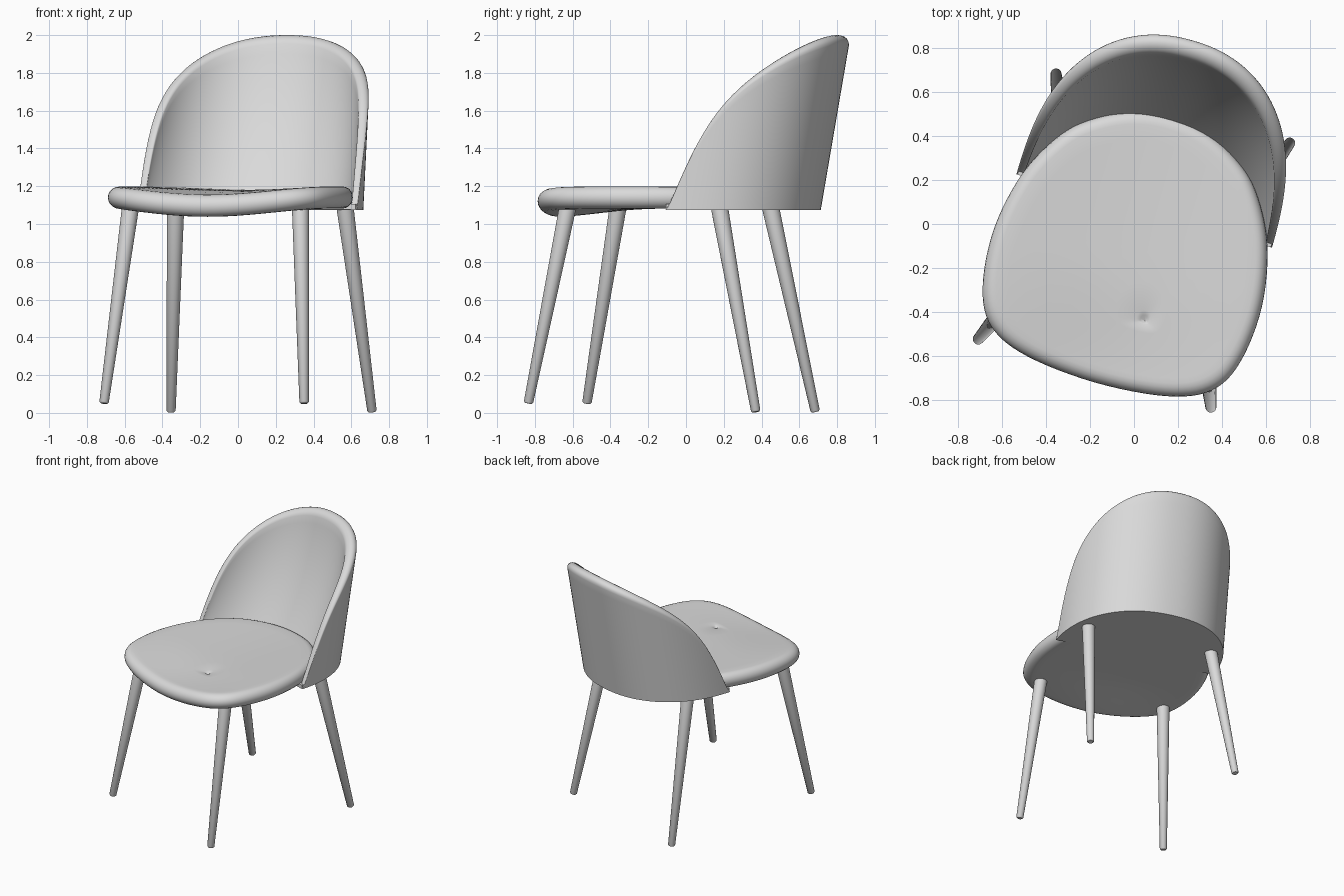
import bpy, bmesh, math
from mathutils import Vector

if "Cube" in bpy.data.objects:
    bpy.data.objects.remove(bpy.data.objects["Cube"])

TURN = math.radians(-16)      # the chair stands turned on the floor
SHIFT = (0.027, -0.008, 0)
BASE_Z = 1.075

grey = bpy.data.materials.new("light grey")
grey.use_nodes = True
grey.diffuse_color = (0.7, 0.7, 0.7, 1)
grey.node_tree.nodes["Principled BSDF"].inputs["Base Color"].default_value = (0.7, 0.7, 0.7, 1)


def finish(name, bm, turned=True):
    """Turn a bmesh into a smooth shaded object."""
    bmesh.ops.remove_doubles(bm, verts=bm.verts, dist=0.0005)
    bmesh.ops.recalc_face_normals(bm, faces=bm.faces)
    mesh = bpy.data.meshes.new(name)
    bm.to_mesh(mesh)
    bm.free()
    obj = bpy.data.objects.new(name, mesh)
    bpy.context.collection.objects.link(obj)
    mesh.materials.append(grey)
    if turned:
        obj.rotation_euler.z = TURN
        obj.location = SHIFT
    bpy.ops.object.select_all(action='DESELECT')
    obj.select_set(True)
    bpy.context.view_layer.objects.active = obj
    bpy.ops.object.shade_smooth_by_angle(angle=math.radians(40))


def loft(bm, rings):
    """Skin quads between closed rings of points and cap both ends."""
    loops = [[bm.verts.new(p) for p in ring] for ring in rings]
    n = len(loops[0])
    for a, b in zip(loops, loops[1:]):
        for i in range(n):
            j = (i + 1) % n
            bm.faces.new((a[i], a[j], b[j], b[i]))
    bm.faces.new(loops[0])
    bm.faces.new(loops[-1])


def smooth_loop(points, steps):
    """Closed curve through the points."""
    out, n = [], len(points)
    for i in range(n):
        a, b, c, d = (Vector(points[(i + k) % n]) for k in (-1, 0, 1, 2))
        for s in range(steps):
            t = s / steps
            out.append(0.5 * (2 * b + (c - a) * t + (2 * a - 5 * b + 4 * c - d) * t ** 2
                              + (3 * b - a - 3 * c + d) * t ** 3))
    return out


# Seat cushion: rounded edge, dipping at the front, one small dimple
half = [(0.17, 0.49), (0.33, 0.415), (0.46, 0.3), (0.58, 0.08), (0.635, -0.2),
        (0.61, -0.47), (0.52, -0.63), (0.33, -0.712)]
outline = smooth_loop([(0, 0.513)] + half + [(0, -0.742)]
                      + [(-x, y) for x, y in reversed(half)], 6)
centre, pole = Vector((0, -0.1)), Vector((0.14, -0.41))


def seat_point(p, up):
    across = math.cos(math.pi * min(abs(p.x) / 1.26, 0.5)) ** 1.5
    f = min(max((-0.2 - p.y) / 0.54, 0), 1)
    front = f * f * (3 - 2 * f)
    drop = across * (0.045 * front + 0.02 * (1 - front) * max(up, 0))
    return (p.x, p.y, 1.141 + 0.059 * up - drop)


def inner_ring(k, up):
    return [seat_point(pole.lerp(centre + (p - centre) * 0.91, k), up) for p in outline]


fractions = (0.03, 0.055, 0.2, 0.35, 0.5, 0.65, 0.8, 0.92)
rings = [inner_ring(k, -1) for k in (0.001,) + fractions]
for i in range(11):
    a = math.pi * (i / 10 - 0.5)
    rings.append([seat_point(centre + (p - centre) * (0.91 + 0.09 * math.cos(a)), math.sin(a))
                  for p in outline])
rings += [inner_ring(k, 1) for k in reversed(fractions[1:])]
rings += [inner_ring(0.03, 0.9), inner_ring(0.001, 0.6)]
bm = bmesh.new()
loft(bm, rings)
finish("seat", bm)


# Backrest: leaning wrapped shell, padded low inside, with a rounded rim
def shell_plan(t, inset=0.0):
    rise = (1 - abs(t)) ** 1.6 * math.pi / 2
    u = math.cos(rise) ** 0.91
    v = math.sin(rise) ** 0.91
    return Vector((math.copysign(u * (0.605 - inset), t), 0.07 + v * (0.65 - inset))), v


def shell_section(t):
    v = shell_plan(t)[1]
    thick = 0.032 + 0.058 * v
    top = 1.08 + 0.92 * v ** 0.42 * (1 - math.exp(-9.5 * v)) 
    r = min(thick / 2, (top - BASE_Z) / 2)
    wall = [i / 16 for i in range(17)]
    height = top - r - BASE_Z
    section = [(0, BASE_Z + height * s) for s in wall]
    for i in range(1, 8):
        a = math.pi * i / 8
        section.append((thick / 2 * (1 - math.cos(a)), top - r + r * math.sin(a)))
    section += [(thick + 0.18 * v * (1 - s) ** 2, BASE_Z + height * s) for s in reversed(wall)]
    ring = []
    for inset, z in section:
        p = shell_plan(t, inset)[0]
        ring.append((p.x, p.y + 0.178 * (z - BASE_Z), z))
    return ring


steps = [i / 40 for i in range(-40, 41)]
bm = bmesh.new()
loft(bm, [shell_section(t) for t in steps])
finish("backrest", bm)

# Base plate closing the shell below the seat
bm = bmesh.new()
plate = [shell_plan(t, 0.005)[0] for t in steps]
loft(bm, [[(p.x, p.y, z) for p in plate] for z in (BASE_Z + 0.002, BASE_Z + 0.03)])
finish("base_plate", bm)


# Tapered splayed legs
def leg(name, foot, top):
    foot, top = Vector(foot), Vector(top)
    axis = top - foot
    turn = axis.to_track_quat('Z', 'Y')
    rings = []
    for h, r in [(0, 0.018), (0.008, 0.025), (axis.length, 0.046)]:
        rings.append([foot + turn @ Vector((r * math.cos(a), r * math.sin(a), h))
                      for a in (math.tau * i / 24 for i in range(24))])
    bm = bmesh.new()
    loft(bm, rings)
    finish(name, bm, turned=False)


leg("front_left_leg", (0.35, -0.835, 0.05), (0.33, -0.62, 1.12))
leg("front_right_leg", (-0.71, -0.525, 0.05), (-0.565, -0.355, 1.12))
leg("back_left_leg", (0.71, 0.37, 0.005), (0.565, 0.175, 1.1))
leg("back_right_leg", (-0.355, 0.685, 0.005), (-0.33, 0.445, 1.1))
